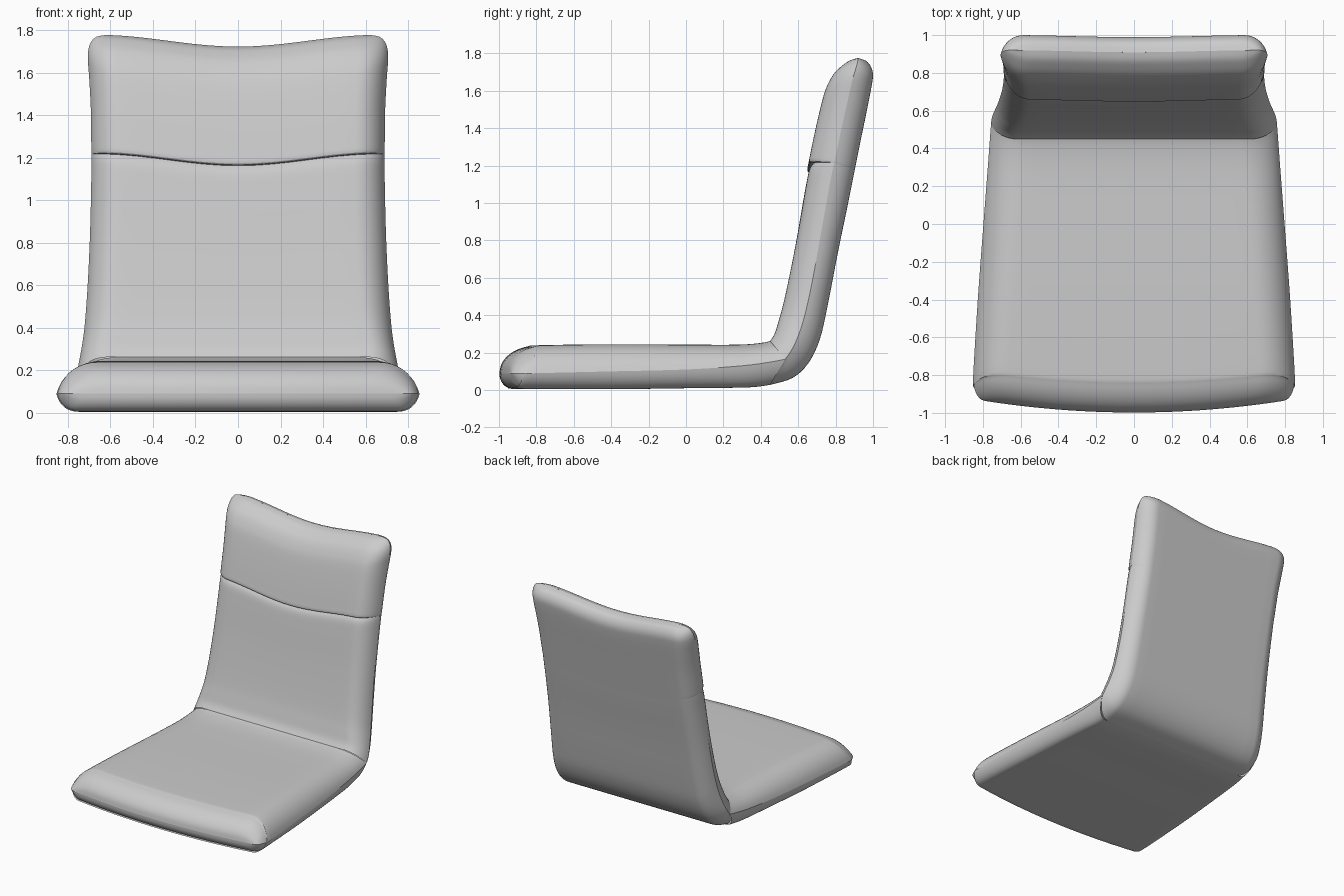
import bpy, bmesh, math

if "Cube" in bpy.data.objects:
    bpy.data.objects.remove(bpy.data.objects["Cube"])


def smooth(t):
    t = max(0.0, min(1.0, t))
    return t * t * (3 - 2 * t)


def refine(rows, n=4):
    """Catmull-Rom interpolation between the section rows."""
    out = []
    for i in range(len(rows) - 1):
        p0, p1 = rows[max(i - 1, 0)], rows[i]
        p2, p3 = rows[i + 1], rows[min(i + 2, len(rows) - 1)]
        for k in range(n):
            t = k / n
            out.append([0.5 * (2 * b + (c - a) * t + (2 * a - 5 * b + 4 * c - d) * t * t
                               + (3 * b - a - 3 * c + d) * t ** 3)
                        for a, b, c, d in zip(p0, p1, p2, p3)])
    out.append(list(rows[-1]))
    return out


def half_profile(w, r, steps=9, flat=14):
    """(x, bulge) pairs across a padded shell, rounded at both edges with a light seam crease."""
    a0 = math.radians(14)
    edge = []
    for i in range(steps + 1):
        a = a0 + (math.pi / 2 - a0) * i / steps
        edge.append((w - r * (1 - math.cos(a) / math.cos(a0)),
                     (math.sin(a) - math.sin(a0)) / (1 - math.sin(a0))))
    inner = w - r
    mid = [(inner - 2 * inner * i / flat, 1.0) for i in range(1, flat)]
    return edge + mid + [(-x, g) for x, g in reversed(edge)]


def cushion(name, rows, warp, r_face, r_rear):
    """Loft sections: face y,z / seam y,z / rear y,z / half width."""
    bm = bmesh.new()
    rings = []
    for fy, fz, my, mz, by, bz, w in refine(rows):
        ring = []
        for (ty, tz), r, sign in (((fy, fz), r_face, 1), ((by, bz), r_rear, -1)):
            for x, g in half_profile(w, r)[:-1]:
                y, z = warp(x, my + (ty - my) * g, mz + (tz - mz) * g)
                ring.append(bm.verts.new((sign * x, y, z)))
        rings.append(ring)
    n = len(rings[0])
    for a, b in zip(rings, rings[1:]):
        for i in range(n):
            j = (i + 1) % n
            bm.faces.new((a[i], a[j], b[j], b[i]))
    bmesh.ops.remove_doubles(bm, verts=bm.verts, dist=0.0005)
    # close the collapsed tip edge
    bmesh.ops.recalc_face_normals(bm, faces=bm.faces)
    me = bpy.data.meshes.new(name)
    bm.to_mesh(me)
    bm.free()
    ob = bpy.data.objects.new(name, me)
    bpy.context.collection.objects.link(ob)
    bpy.ops.object.select_all(action='DESELECT')
    bpy.context.view_layer.objects.active = ob
    ob.select_set(True)
    bpy.ops.object.shade_smooth_by_angle(angle=math.radians(24))
    return ob


def seat_warp(x, y, z):
    # front edge bows forward
    bow = max(0.0, 1 - (x / 0.8) ** 2)
    return y - 0.063 * bow * (1 - smooth((y + 0.935) / 0.6)), z


def back_warp(x, y, z):
    # top edge and headrest seam dip in the middle
    dip = 0.055 * (0.5 + 0.5 * math.cos(math.pi * min(1, abs(x) / 0.66))) * smooth((z - 0.35) / 0.8)
    return y - 0.2 * dip, z - dip


# seat: rounded front tip, then straight run to the fold
seat_rows = []
for i in range(6):
    a = math.pi / 2 * i / 5
    c, s = 1 - math.cos(a), math.sin(a)
    seat_rows.append((-0.935 + 0.2 * c, 0.09 + 0.15 * s, -0.935 + 0.12 * c, 0.09,
                      -0.935 + 0.07 * c, 0.09 - 0.083 * s, 0.79 + 0.062 * s))
seat_rows += [
    (-0.4, 0.245, -0.4, 0.10, -0.4, 0.005, 0.827),
    (0.0, 0.243, 0.0, 0.11, 0.0, 0.01, 0.797),
    (0.28, 0.243, 0.30, 0.13, 0.28, 0.013, 0.774),
    (0.40, 0.252, 0.45, 0.15, 0.38, 0.018, 0.763),
    (0.45, 0.262, 0.53, 0.165, 0.45, 0.028, 0.757),
]
cushion("seat", seat_rows, seat_warp, 0.19, 0.09)

# backrest from the fold up to the headrest seam
back_rows = [
    (0.45, 0.262, 0.53, 0.165, 0.45, 0.028, 0.757),
    (0.475, 0.305, 0.565, 0.215, 0.57, 0.065, 0.752),
    (0.495, 0.37, 0.60, 0.29, 0.655, 0.145, 0.738),
    (0.52, 0.46, 0.635, 0.40, 0.715, 0.27, 0.722),
    (0.555, 0.62, 0.675, 0.58, 0.757, 0.45, 0.708),
    (0.60, 0.85, 0.72, 0.83, 0.815, 0.75, 0.696),
    (0.64, 1.08, 0.765, 1.08, 0.875, 1.04, 0.690),
    (0.66, 1.18, 0.785, 1.18, 0.895, 1.14, 0.689),
    (0.683, 1.217, 0.793, 1.217, 0.903, 1.18, 0.688),
]
cushion("backrest", back_rows, back_warp, 0.14, 0.12)

# headrest: fuller pad above the seam
head_rows = [
    (0.683, 1.217, 0.793, 1.217, 0.903, 1.18, 0.688),
    (0.660, 1.227, 0.796, 1.227, 0.905, 1.19, 0.689),
    (0.668, 1.28, 0.806, 1.28, 0.915, 1.24, 0.690),
    (0.70, 1.43, 0.838, 1.43, 0.947, 1.40, 0.692),
    (0.737, 1.58, 0.872, 1.58, 0.978, 1.55, 0.700),
    (0.765, 1.65, 0.89, 1.66, 0.995, 1.64, 0.706),
    (0.80, 1.705, 0.905, 1.71, 1.0, 1.69, 0.703),
    (0.845, 1.745, 0.915, 1.745, 0.99, 1.73, 0.69),
    (0.88, 1.767, 0.92, 1.768, 0.965, 1.762, 0.665),
    (0.92, 1.777, 0.92, 1.777, 0.92, 1.777, 0.62),
]
cushion("headrest", head_rows, back_warp, 0.14, 0.12)
